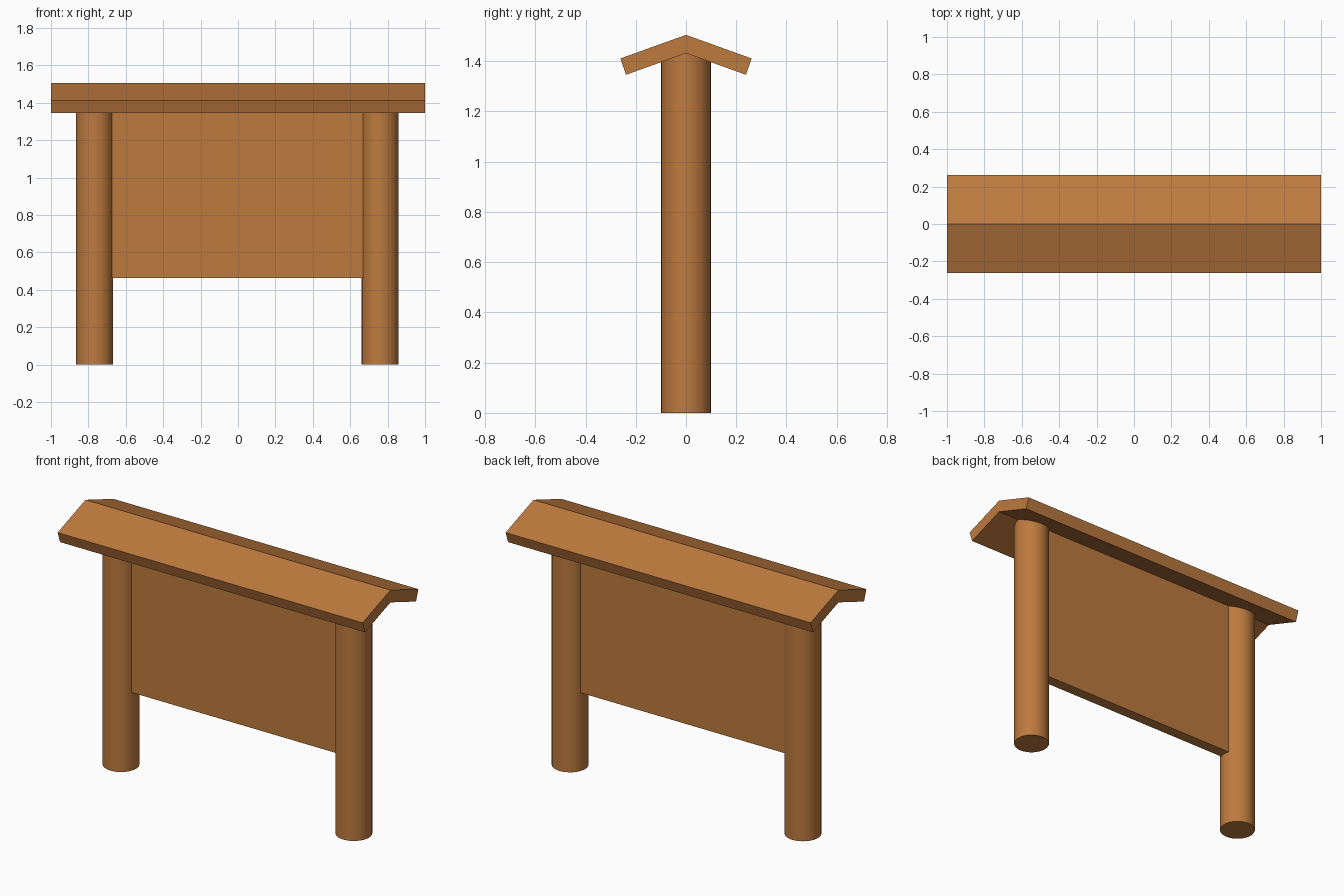
import bpy
import bmesh

if "Cube" in bpy.data.objects:
    bpy.data.objects.remove(bpy.data.objects["Cube"])

wood = bpy.data.materials.new("wood")
wood.diffuse_color = (0.51, 0.195, 0.048, 1)
wood.use_nodes = True
wood.node_tree.nodes["Principled BSDF"].inputs["Base Color"].default_value = wood.diffuse_color


def finish(obj, name):
    obj.name = name
    obj.data.materials.append(wood)
    return obj


# Round posts, running up into the roof
def post(name, x, radius=0.099, height=1.44):
    bpy.ops.mesh.primitive_cylinder_add(vertices=32, radius=radius, depth=height,
                                        location=(x, 0, height / 2))
    bpy.ops.object.shade_smooth_by_angle()
    finish(bpy.context.object, name)


post("left_post", -0.767)
post("right_post", 0.76)

# Thin board between the posts, ends buried in them
bottom, top = 0.463, 1.43
bpy.ops.mesh.primitive_cube_add(size=1, location=(-0.003, 0, (bottom + top) / 2))
board = finish(bpy.context.object, "notice_board")
board.scale = (1.45, 0.067, top - bottom)

# Gabled roof: chevron profile extruded along x
half = [(0.239, 1.346), (0.261, 1.411)]
profile = [(0, 1.432), *half, (0, 1.505)] + [(-y, z) for y, z in reversed(half)]
bm = bmesh.new()
rings = [[bm.verts.new((x, y, z)) for y, z in profile] for x in (-1, 1)]
for i in range(6):
    j = (i + 1) % 6
    bm.faces.new((rings[0][i], rings[0][j], rings[1][j], rings[1][i]))
# End caps, one quad for each slope
for ring in rings:
    bm.faces.new(ring[:4])
    bm.faces.new((ring[3], ring[4], ring[5], ring[0]))
bmesh.ops.recalc_face_normals(bm, faces=bm.faces)
mesh = bpy.data.meshes.new("roof")
bm.to_mesh(mesh)
bm.free()
roof = finish(bpy.data.objects.new("roof", mesh), "roof")
bpy.context.collection.objects.link(roof)
